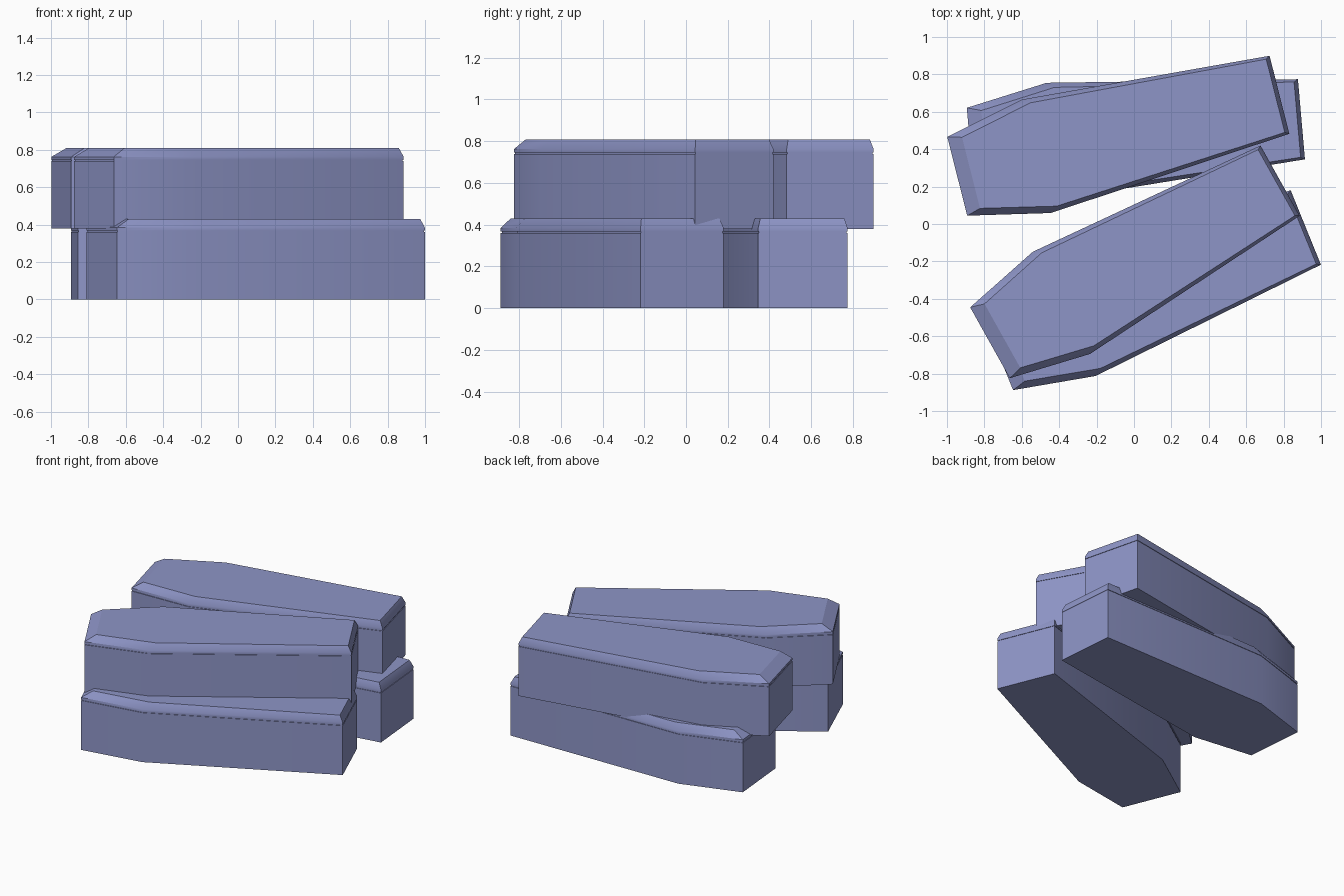
import bpy, bmesh, math
from mathutils import Matrix

# Remove the default cube
cube = bpy.data.objects.get("Cube")
if cube:
    bpy.data.objects.remove(cube)

# Single painted colour
paint = bpy.data.materials.new("dusty_lavender")
paint.use_nodes = True
colour = (0.27, 0.30, 0.57, 1)
paint.diffuse_color = colour
paint.node_tree.nodes["Principled BSDF"].inputs["Base Color"].default_value = colour

# Half outlines (distance from head end, half width): head, shoulder, foot
BODY = [(0, 0.217), (0.437, 0.313), (1.777, 0.215)]
SEAM = [(0.004, 0.213), (0.437, 0.309), (1.773, 0.211)]
CROWN = [(0.076, 0.196), (0.476, 0.285), (1.755, 0.202)]

# Stacked cross-sections: casket walls, seam groove, lid rim, sloped lid
LAYERS = [(0, BODY), (0.361, BODY), (0.361, SEAM), (0.368, SEAM),
          (0.368, BODY), (0.384, BODY), (0.43, CROWN)]


def casket(name, head, angle, z):
    bm = bmesh.new()
    rings = []
    for height, half in LAYERS:
        outline = [(x, -w) for x, w in half] + [(x, w) for x, w in reversed(half)]
        rings.append([bm.verts.new((x, y, height)) for x, y in outline])
    for low, high in zip(rings, rings[1:]):
        for i in range(len(low)):
            j = (i + 1) % len(low)
            bm.faces.new((low[i], low[j], high[j], high[i]))
    bm.faces.new(rings[0][::-1])
    bm.faces.new(rings[-1])
    bmesh.ops.recalc_face_normals(bm, faces=bm.faces)
    mesh = bpy.data.meshes.new(name)
    bm.to_mesh(mesh)
    bm.free()
    mesh.materials.append(paint)
    obj = bpy.data.objects.new(name, mesh)
    bpy.context.collection.objects.link(obj)
    obj.matrix_world = (Matrix.Translation((*head, z))
                        @ Matrix.Rotation(math.radians(angle), 4, 'Z'))
    return obj


# Two caskets on the ground, two stacked on top
caskets = [
    casket("lower_front_casket", (-0.728, -0.687), 22.1, 0),
    casket("lower_back_casket", (-0.875, 0.405), 5.0, 0),
    casket("upper_front_casket", (-0.77, -0.635), 29.2, 0.378),
    casket("upper_back_casket", (-0.945, 0.255), 14.2, 0.378),
]

# Soften the shallow shoulder bends, keep the lid edges crisp
bpy.ops.object.select_all(action='DESELECT')
for obj in caskets:
    obj.select_set(True)
bpy.context.view_layer.objects.active = caskets[0]
bpy.ops.object.shade_smooth_by_angle(angle=math.radians(30))
